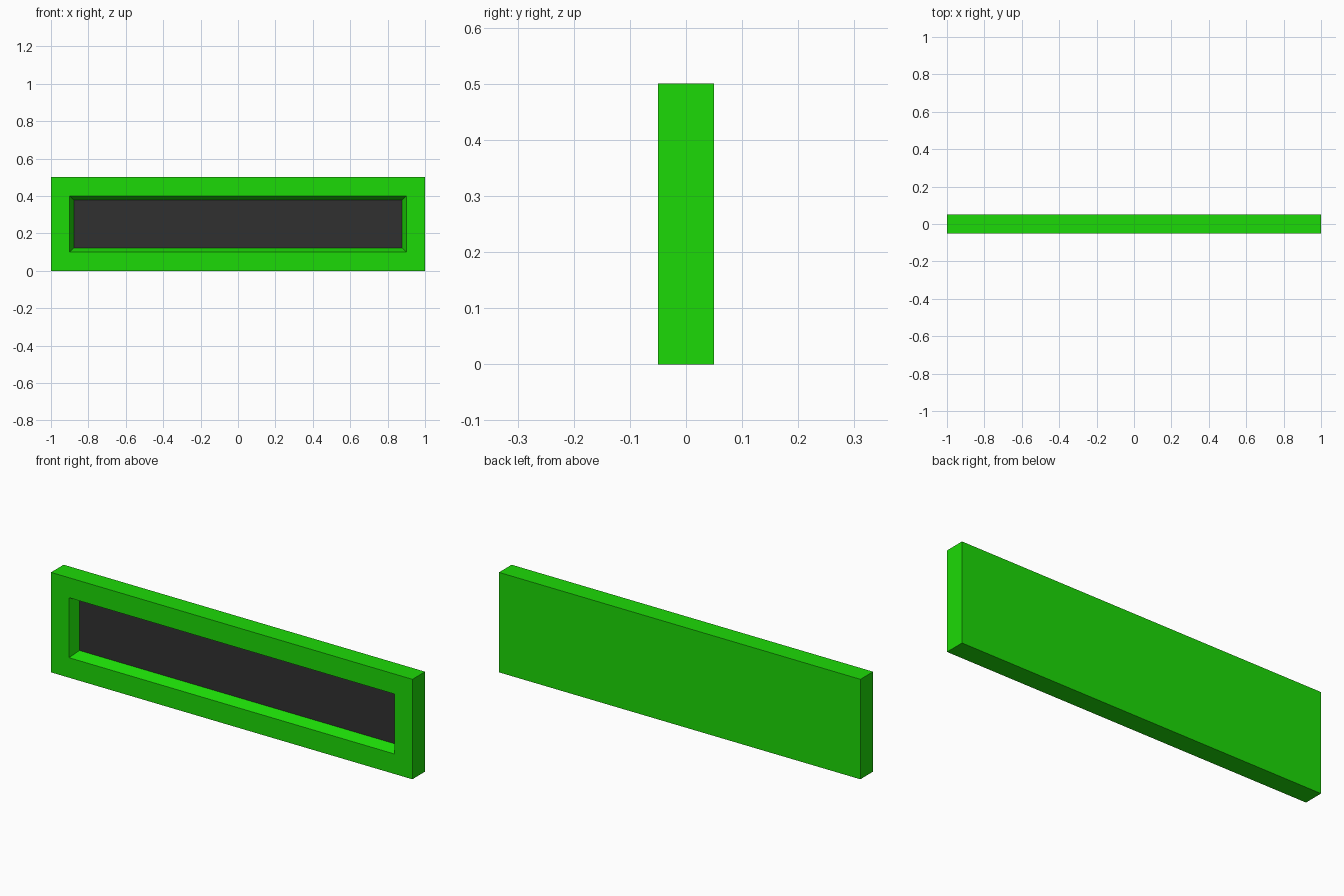
import bpy, bmesh
from mathutils import Vector

if "Cube" in bpy.data.objects:
    bpy.data.objects.remove(bpy.data.objects["Cube"])


def material(name, rgb):
    m = bpy.data.materials.new(name)
    m.diffuse_color = (*rgb, 1)
    m.use_nodes = True
    m.node_tree.nodes["Principled BSDF"].inputs["Base Color"].default_value = m.diffuse_color
    return m


green = material("bright green", (0.012, 0.70, 0.002))
dark = material("dark grey", (0.03, 0.03, 0.03))

# Frame: a solid slab with its front face inset and sunk into a bevelled recess
bm = bmesh.new()
bmesh.ops.create_cube(bm, size=1)
for v in bm.verts:
    v.co = Vector((v.co.x * 2, v.co.y * 0.1, v.co.z * 0.5 + 0.25))
bm.normal_update()
front = min(bm.faces, key=lambda f: f.normal.y)
for thickness in (0.1, 0.023):                 # rim, then sloping walls
    bmesh.ops.inset_region(bm, faces=[front], thickness=thickness,
                           use_even_offset=True)
for v in front.verts:
    v.co.y = 0.0
front.material_index = 1                       # sunken panel

mesh = bpy.data.meshes.new("framed_panel")
bm.normal_update()
bm.to_mesh(mesh)
bm.free()
mesh.materials.append(green)
mesh.materials.append(dark)
bpy.context.collection.objects.link(bpy.data.objects.new("framed_panel", mesh))
